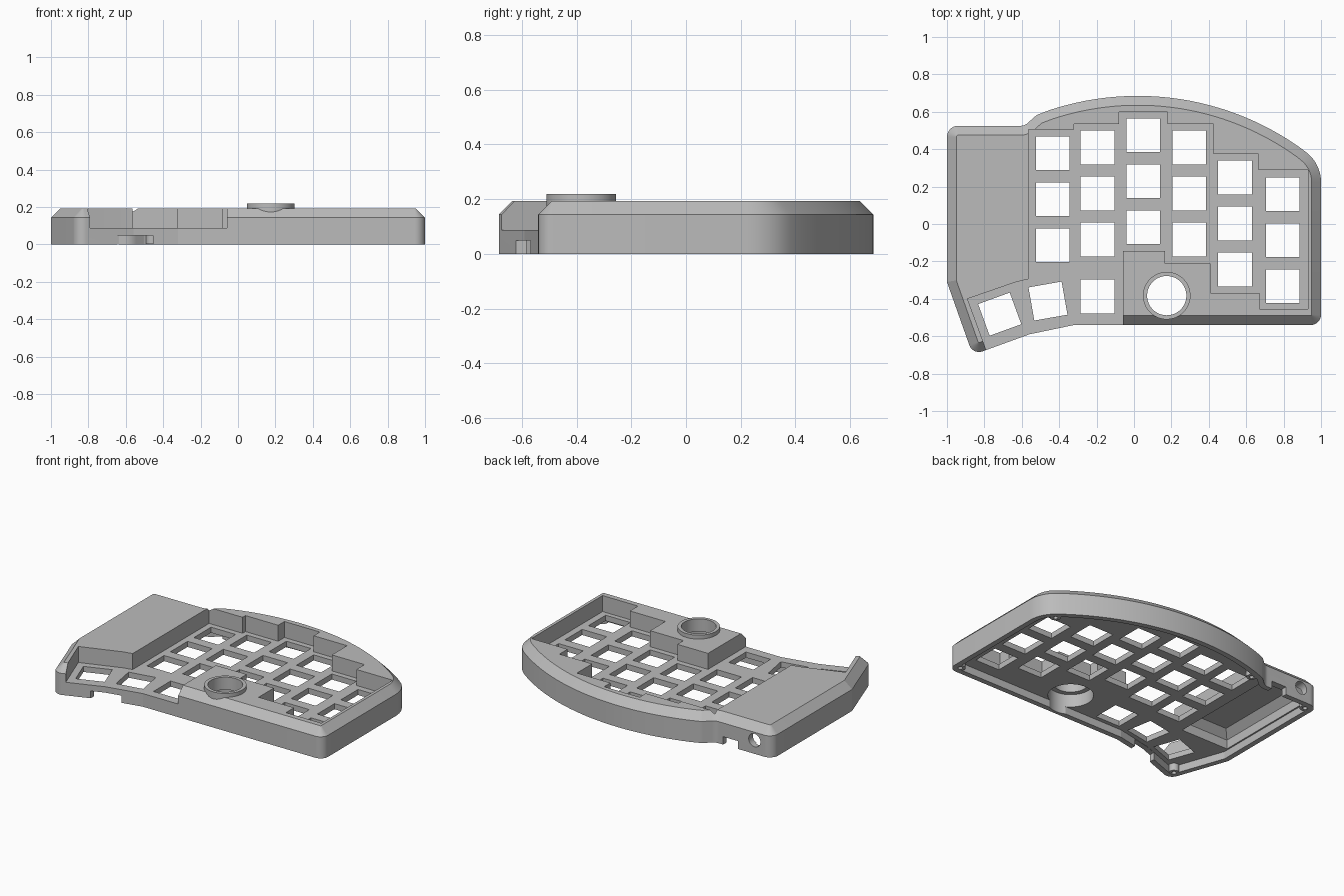
import bpy, bmesh, math
from mathutils import Vector, Matrix

cube = bpy.data.objects.get("Cube")
if cube:
    bpy.data.objects.remove(cube, do_unlink=True)

TOP, SHOULDER, PLATE, CEILING = 0.193, 0.143, 0.087, 0.05

grey = bpy.data.materials.new("plain grey")
grey.use_nodes = True
grey.diffuse_color = (0.5, 0.5, 0.5, 1)
grey.node_tree.nodes["Principled BSDF"].inputs["Base Color"].default_value = grey.diffuse_color


def rounded(corners):
    """Polygon from (x, y, radius) corners, each rounded by an arc."""
    out = []
    for i, (x, y, r) in enumerate(corners):
        c = Vector((x, y))
        if r == 0:
            out.append(c)
            continue
        u = (c - Vector(corners[i - 1][:2])).normalized()
        v = (Vector(corners[(i + 1) % len(corners)][:2]) - c).normalized()
        turn = math.atan2(u.x * v.y - u.y * v.x, u.dot(v))
        start = c - u * r * math.tan(abs(turn) / 2)
        centre = start + Vector((-u.y, u.x)) * math.copysign(r, turn)
        n = max(2, math.ceil(abs(turn) / math.radians(6)))
        for k in range(n + 1):
            out.append(centre + Matrix.Rotation(turn * k / n, 2) @ (start - centre))
    return out


def inset(poly, d):
    """Move every edge of a counterclockwise polygon inwards by d."""
    out = []
    for i, c in enumerate(poly):
        u = (c - poly[i - 1]).normalized()
        v = (poly[(i + 1) % len(poly)] - c).normalized()
        a, b = Vector((-u.y, u.x)), Vector((-v.y, v.x))
        out.append(c + (a + b) * d / (1 + a.dot(b)))
    return out


def add_loft(bm, poly, levels):
    """Closed solid through (z, inset) levels of one polygon."""
    rings = []
    for z, d in levels:
        pts = inset(poly, d) if d else poly
        rings.append([bm.verts.new((p.x, p.y, z)) for p in pts])
    n = len(poly)
    for lo, hi in zip(rings, rings[1:]):
        for i in range(n):
            j = (i + 1) % n
            bm.faces.new((lo[i], lo[j], hi[j], hi[i]))
    bm.faces.new(rings[0][::-1])
    bm.faces.new(rings[-1])


def make(name, bm):
    bmesh.ops.recalc_face_normals(bm, faces=bm.faces)
    mesh = bpy.data.meshes.new(name)
    bm.to_mesh(mesh)
    bm.free()
    mesh.materials.append(grey)
    ob = bpy.data.objects.new(name, mesh)
    bpy.context.collection.objects.link(ob)
    return ob


def loft(name, poly, levels):
    bm = bmesh.new()
    add_loft(bm, [Vector(p) for p in poly], levels)
    return make(name, bm)


def discs(name, centres, r, z0, z1):
    bm = bmesh.new()
    for x, y in centres:
        ring = [Vector((x + r * math.cos(a), y + r * math.sin(a)))
                for a in (math.tau * k / 64 for k in range(64))]
        add_loft(bm, ring, [(z0, 0), (z1, 0)])
    return make(name, bm)


def box(name, x0, x1, y0, y1, z0, z1):
    return loft(name, [(x0, y0), (x1, y0), (x1, y1), (x0, y1)], [(z0, 0), (z1, 0)])


# Case outline: angled thumb corner, straight front, bowed back
def back_y(x):
    return 0.685 - 1.5 + math.sqrt(1.5 ** 2 - (x - 0.02) ** 2)


corners = [(-1, -0.31, 0), (-0.862, -0.70, 0.055), (-0.56, -0.59, 0), (-0.32, -0.54, 0),
           (1, -0.54, 0.055), (1, back_y(1), 0.2)]
corners += [(x, back_y(x), 0) for x in (0.9 - 1.35 * k / 36 for k in range(37))]
corners += [(-0.52, 0.583, 0.06), (-0.585, 0.525, 0.06), (-1, 0.525, 0.06)]
outline = rounded(corners)
case = loft("keyboard_case", outline, [(0, 0), (SHOULDER, 0), (TOP, 0.05)])

# Hollow underside, and the deeper bay under the side deck
cavity = loft("cavity", inset(outline, 0.035), [(-0.1, 0), (CEILING, 0)])
bay = loft("bay", [(-0.955, -0.27), (-0.605, -0.27), (-0.605, 0.48), (-0.955, 0.48)],
           [(-0.1, 0), (0.11, 0), (0.155, 0.045)])

# Stepped recess around the keys, open at the thumb cluster
recess = loft("recess", [
    (-0.565, 0.505), (-0.565, -0.295), (-0.63, -0.31), (-0.89, -0.4), (-0.737, -0.82),
    (-0.06, -0.82), (-0.06, -0.145), (0.165, -0.145), (0.165, -0.21), (0.41, -0.21),
    (0.41, -0.37), (0.67, -0.37), (0.67, -0.455), (0.93, -0.455), (0.93, 0.29),
    (0.665, 0.29), (0.665, 0.375), (0.425, 0.375), (0.425, 0.535), (0.18, 0.535),
    (0.18, 0.6), (-0.08, 0.6), (-0.08, 0.535), (-0.32, 0.535), (-0.32, 0.505)],
    [(PLATE, 0), (0.4, 0)])

# Key openings: six staggered columns of three, and three fanned thumb keys
columns = [(-0.435, 0.132), (-0.195, 0.163), (0.05, 0.228),
           (0.295, 0.163), (0.54, 0.003), (0.795, -0.087)]
keys = [(x, y + 0.246 * row, 0) for x, y in columns for row in (-1, 0, 1)]
keys += [(-0.195, -0.388, 0), (-0.46, -0.412, 10), (-0.718, -0.482, 20)]
bm = bmesh.new()
for x, y, angle in keys:
    turn = Matrix.Rotation(math.radians(angle), 2)
    square = [Vector((x, y)) + turn @ Vector((sx * 0.09, sy * 0.09))
              for sx, sy in ((-1, -1), (1, -1), (1, 1), (-1, 1))]
    add_loft(bm, square, [(-0.1, 0), (0.13, 0)])
key_holes = make("key_holes", bm)

# Round dial collar with a wider bore below
dial = [(0.175, -0.383)]
collar = discs("collar", dial, 0.127, 0.15, 0.219)
bore = discs("bore", dial, 0.105, -0.1, 0.4)
wide_bore = discs("wide_bore", dial, 0.137, -0.1, 0.135)

# Screw bosses and their holes
screws = [(0.95, -0.49), (0.9, 0.34), (-0.46, 0.55), (-0.945, 0.47), (-0.842, -0.63)]
bosses = discs("bosses", screws, 0.032, 0.001, 0.07)
screw_holes = discs("screw_holes", screws, 0.014, -0.1, 0.06)

# Cable openings in the front and back walls
front_notch = box("front_notch", -0.645, -0.455, -0.8, -0.5, -0.1, 0.048)
back_notch = box("back_notch", -0.75, -0.64, 0.44, 0.7, -0.1, 0.052)
socket = discs("socket", [(0, 0)], 0.043, -0.1, 0.1)
socket.data.transform(Matrix.Translation((-0.87, 0.54, 0.09)) @ Matrix.Rotation(math.pi / 2, 4, "X"))

# Combine everything into one shell
steps = [(cavity, "DIFFERENCE"), (bay, "DIFFERENCE"), (recess, "DIFFERENCE"),
         (bosses, "UNION"), (collar, "UNION"), (key_holes, "DIFFERENCE"),
         (wide_bore, "DIFFERENCE"), (bore, "DIFFERENCE"), (screw_holes, "DIFFERENCE"),
         (front_notch, "DIFFERENCE"), (back_notch, "DIFFERENCE"), (socket, "DIFFERENCE")]
for tool, operation in steps:
    mod = case.modifiers.new(tool.name, "BOOLEAN")
    mod.object, mod.operation, mod.solver = tool, operation, "EXACT"
bpy.context.view_layer.update()
graph = bpy.context.evaluated_depsgraph_get()
shell = bpy.data.meshes.new_from_object(case.evaluated_get(graph))
case.modifiers.clear()
case.data = shell
for tool, operation in steps:
    bpy.data.objects.remove(tool, do_unlink=True)

# Smooth the curved walls, keep the creases sharp
bpy.ops.object.select_all(action="DESELECT")
case.select_set(True)
bpy.context.view_layer.objects.active = case
bpy.ops.object.shade_smooth_by_angle(angle=math.radians(7))
